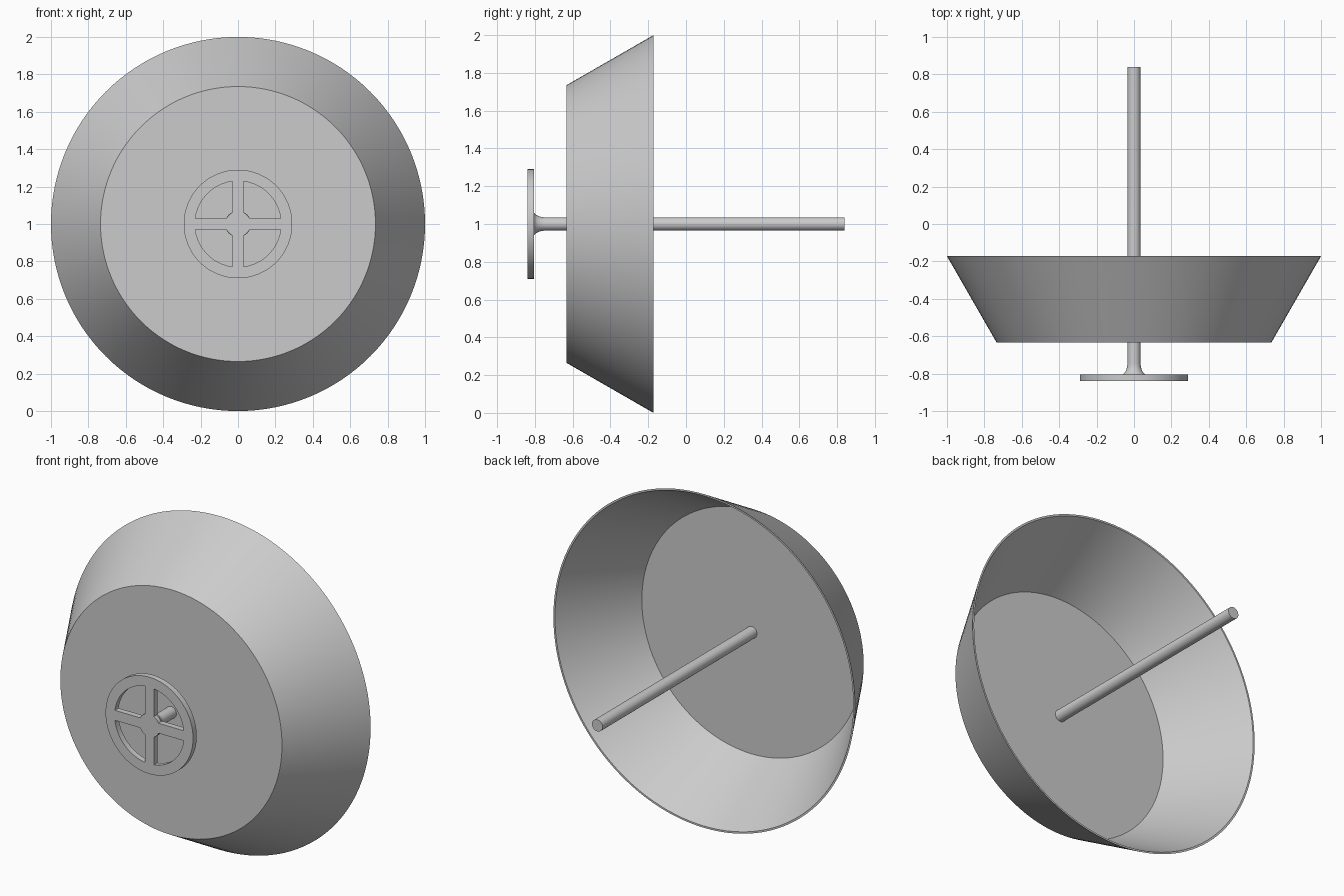
import bpy, bmesh, math
from mathutils import Matrix, Vector

default = bpy.data.objects.get("Cube")
if default:
    bpy.data.objects.remove(default, do_unlink=True)

CENTRE_Z = 1.0

grey = bpy.data.materials.new("plain_grey")
grey.use_nodes = True
grey.diffuse_color = (0.6, 0.6, 0.6, 1)
grey.node_tree.nodes["Principled BSDF"].inputs["Base Color"].default_value = (0.6, 0.6, 0.6, 1)


def finish(obj):
    obj.data.materials.clear()
    obj.data.materials.append(grey)
    bpy.ops.object.select_all(action="DESELECT")
    obj.select_set(True)
    bpy.context.view_layer.objects.active = obj
    bpy.ops.object.shade_smooth_by_angle()


def lathe(name, profile, steps):
    """Spin (radius, y) points around the horizontal y axis."""
    bm = bmesh.new()
    verts = [bm.verts.new((r, y, 0)) for r, y in profile]
    edges = [bm.edges.new(pair) for pair in zip(verts, verts[1:])]
    bmesh.ops.spin(bm, geom=verts + edges, cent=(0, 0, 0), axis=(0, 1, 0),
                   angle=math.tau, steps=steps)
    bmesh.ops.remove_doubles(bm, verts=bm.verts, dist=0.0001)
    bmesh.ops.recalc_face_normals(bm, faces=bm.faces)
    mesh = bpy.data.meshes.new(name)
    bm.to_mesh(mesh)
    bm.free()
    obj = bpy.data.objects.new(name, mesh)
    bpy.context.collection.objects.link(obj)
    obj.location.z = CENTRE_Z
    finish(obj)
    return obj


def arc(radius, start, end, count):
    return [(radius * math.cos(start + (end - start) * i / count),
             radius * math.sin(start + (end - start) * i / count))
            for i in range(count + 1)]


# Thin conical dish, closed at the front and open at the back
lathe("dish", [(0, -0.633), (0.735, -0.633), (1, -0.172),
               (0.989, -0.172), (0.729, -0.623), (0, -0.623)], 128)

# Long axle with a flared foot behind the wheel
flare = [(0.07 - 0.035 * math.sin(a), -0.742 - 0.065 * math.cos(a))
         for a in (math.pi / 2 * i / 8 for i in range(9))]
lathe("axle", [(0, -0.815), (0.07, -0.815)] + flare + [(0.035, 0.84), (0, 0.84)], 48)

# Spoked hand wheel: a disc outline with four quadrant windows
HALF_SPOKE, HUB, RIM_INNER, RIM_OUTER = 0.03, 0.068, 0.23, 0.29
hub_angle = math.asin(HALF_SPOKE / HUB)
rim_angle = math.asin(HALF_SPOKE / RIM_INNER)
window = (arc(RIM_INNER, rim_angle, math.pi / 2 - rim_angle, 24)
          + arc(HUB, math.pi / 2 - hub_angle, hub_angle, 6))
outlines = [arc(RIM_OUTER, 0, math.tau, 96)[:-1]]
for quarter in range(4):
    turn = Matrix.Rotation(quarter * math.pi / 2, 2)
    outlines.append([tuple(turn @ Vector(p)) for p in window])

curve = bpy.data.curves.new("hand_wheel_outline", "CURVE")
curve.dimensions = "2D"
curve.fill_mode = "BOTH"
curve.extrude = 0.0175
for outline in outlines:
    spline = curve.splines.new("POLY")
    spline.points.add(len(outline) - 1)
    for point, (x, y) in zip(spline.points, outline):
        point.co = (x, y, 0, 1)
    spline.use_cyclic_u = True

wheel = bpy.data.objects.new("hand_wheel", curve)
bpy.context.collection.objects.link(wheel)
wheel.location = (0, -0.8225, CENTRE_Z)
wheel.rotation_euler.x = math.pi / 2
bpy.ops.object.select_all(action="DESELECT")
wheel.select_set(True)
bpy.context.view_layer.objects.active = wheel
bpy.ops.object.convert(target="MESH")
wheel = bpy.context.view_layer.objects.active
bm = bmesh.new()
bm.from_mesh(wheel.data)
bmesh.ops.remove_doubles(bm, verts=bm.verts, dist=0.0001)
bmesh.ops.recalc_face_normals(bm, faces=bm.faces)
bm.to_mesh(wheel.data)
bm.free()
finish(wheel)
